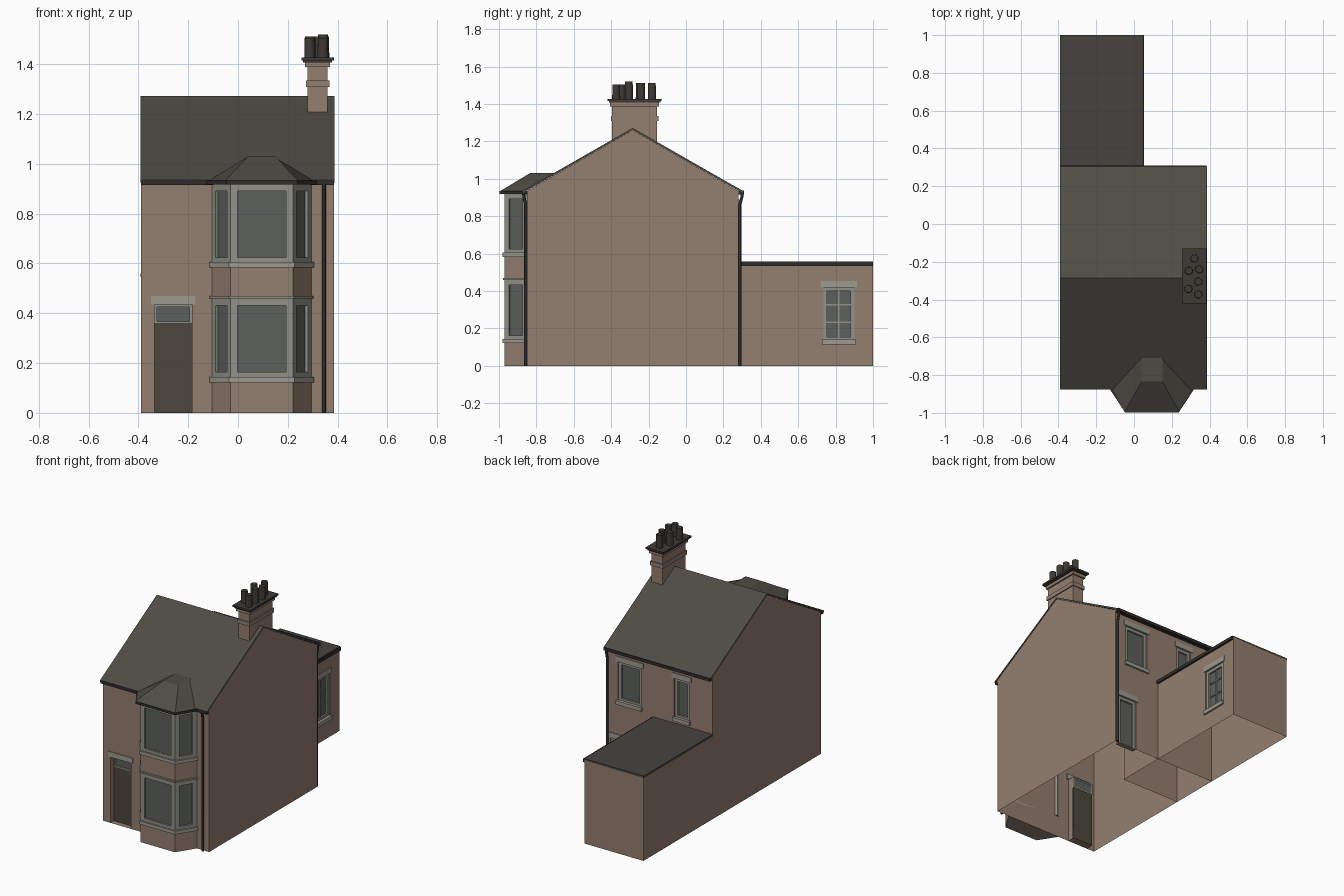
import bpy, bmesh, math
from mathutils import Vector

if "Cube" in bpy.data.objects:
    bpy.data.objects.remove(bpy.data.objects["Cube"])

def material(name, r, g, b):
    m = bpy.data.materials.new(name)
    lin = [(c / 255 / 12.92) if c < 11 else ((c / 255 + 0.055) / 1.055) ** 2.4 for c in (r, g, b)]
    m.diffuse_color = (*lin, 1)
    m.use_nodes = True
    m.node_tree.nodes["Principled BSDF"].inputs["Base Color"].default_value = m.diffuse_color
    return m

WALL = material("brown_brick", 148, 126, 112)
SLATE = material("roof_slate", 79, 76, 69)
FELT = material("flat_roof_felt", 71, 66, 62)
STONE = material("grey_stone", 157, 154, 144)
FRAME = material("window_frame", 146, 146, 136)
GLASS = material("window_glass", 92, 96, 91)
DOOR = material("door_paint", 76, 71, 62)
IRON = material("dark_gutter", 48, 45, 42)
POT = material("chimney_pot", 62, 59, 54)

def mesh_object(name, verts, faces, mat, recalc=False):
    me = bpy.data.meshes.new(name)
    me.from_pydata([tuple(v) for v in verts], [], faces)
    bm = bmesh.new()
    bm.from_mesh(me)
    bmesh.ops.remove_doubles(bm, verts=bm.verts, dist=1e-5)
    if recalc:
        bmesh.ops.recalc_face_normals(bm, faces=bm.faces)
    bm.to_mesh(me)
    bm.free()
    me.materials.append(mat)
    ob = bpy.data.objects.new(name, me)
    bpy.context.collection.objects.link(ob)
    return ob

def loft(name, a, b, mat):
    """Closed solid between two matching outlines."""
    n = len(a)
    faces = [(i, (i + 1) % n, n + (i + 1) % n, n + i) for i in range(n)]
    faces += [tuple(range(n)), tuple(range(n, 2 * n))]
    return mesh_object(name, list(a) + list(b), faces, mat, True)

def prism(name, outline, z0, z1, mat):
    return loft(name, [(x, y, z0) for x, y in outline], [(x, y, z1) for x, y in outline], mat)

def block(name, x0, x1, y0, y1, z0, z1, mat):
    return prism(name, [(x0, y0), (x1, y0), (x1, y1), (x0, y1)], z0, z1, mat)

class Panel:
    """Vertical wall plane from p to q, outside on the right hand."""
    def __init__(self, p, q):
        self.p = Vector(p)
        d = Vector(q) - self.p
        self.w, self.u = d.length, d.normalized()
        self.n = Vector((self.u.y, -self.u.x))

    def at(self, u, z, d=0):
        v = self.p + self.u * u + self.n * d
        return (v.x, v.y, z)

    def box(self, name, u0, u1, z0, z1, d0, d1, mat):
        c = [(u0, z0), (u1, z0), (u1, z1), (u0, z1)]
        return loft(name, [self.at(*k, d0) for k in c], [self.at(*k, d1) for k in c], mat)

    def wall(self, name, h, holes=(), depth=0.03):
        us = sorted({0, self.w, *[k for o in holes for k in o[:2]]})
        zs = sorted({0, h, *[k for o in holes for k in o[2:]]})
        quads = []
        for a, b in zip(us, us[1:]):
            for c, d in zip(zs, zs[1:]):
                mu, mz = (a + b) / 2, (c + d) / 2
                if not any(o[0] < mu < o[1] and o[2] < mz < o[3] for o in holes):
                    quads.append([self.at(a, c), self.at(b, c), self.at(b, d), self.at(a, d)])
        for a, b, c, d in holes:  # reveals
            ring = [(a, c), (b, c), (b, d), (a, d)]
            for s, t in zip(ring, ring[1:] + ring[:1]):
                quads.append([self.at(*s), self.at(*t), self.at(*t, -depth), self.at(*s, -depth)])
        verts = [v for q in quads for v in q]
        return mesh_object(name, verts, [tuple(range(i, i + 4)) for i in range(0, len(verts), 4)], WALL)

    def window(self, name, u0, u1, z0, z1, d=-0.02, bar=0.02, cols=1, rows=1, top=None):
        top = top or bar
        f = name + "_frame"
        self.box(f + "_left", u0, u0 + bar, z0, z1, d - 0.01, d + 0.012, FRAME)
        self.box(f + "_right", u1 - bar, u1, z0, z1, d - 0.01, d + 0.012, FRAME)
        self.box(f + "_bottom", u0 + bar, u1 - bar, z0, z0 + bar * 0.7, d - 0.01, d + 0.012, FRAME)
        self.box(f + "_top", u0 + bar, u1 - bar, z1 - top, z1, d - 0.01, d + 0.012, FRAME)
        self.box(name + "_glass", u0 + bar, u1 - bar, z0 + bar * 0.7, z1 - top, d - 0.008, d, GLASS)
        for i in range(1, cols):
            m = u0 + (u1 - u0) * i / cols
            self.box(name + "_mullion", m - 0.004, m + 0.004, z0 + bar * 0.7, z1 - top, d - 0.008, d + 0.007, FRAME)
        for i in range(1, rows):
            m = z0 + (z1 - z0) * i / rows
            self.box(name + "_transom", u0 + bar, u1 - bar, m - 0.004, m + 0.004, d - 0.008, d + 0.006, FRAME)

    def lintel(self, name, u0, u1, z, h=0.035):
        self.box(name + "_lintel", u0 - 0.015, u1 + 0.015, z, z + h, -0.01, 0.005, STONE)

    def sill(self, name, u0, u1, z, h=0.025):
        self.box(name + "_sill", u0 - 0.008, u1 + 0.008, z - h, z, -0.03, 0.012, STONE)

L, R, F, B = -0.39, 0.385, -0.85, 0.28      # main house extents
RY, RZ, EZ = -0.285, 1.272, 0.935           # ridge and eaves

# Front wall with door recess
front = Panel((L, F), (R, F))
front.wall("front_wall", EZ, [(0.055, 0.205, 0, 0.435)], 0.05)
front.lintel("front_door", 0.055, 0.205, 0.435)
front.box("front_door", 0.055, 0.205, 0, 0.36, -0.05, -0.035, DOOR)
front.window("fanlight", 0.055, 0.205, 0.36, 0.435, -0.042, 0.01)

# Back wall with two windows and a glazed door
back = Panel((R, B), (L, B))
back_holes = [(0.085, 0.255, 0.60, 0.855), (0.495, 0.605, 0.60, 0.855), (0.03, 0.165, 0, 0.34)]
back.wall("back_wall", EZ, back_holes)
for i, h in enumerate(back_holes):
    name = ("back_window_wide", "back_window_narrow", "back_door")[i]
    back.window(name, *h)
    back.lintel(name, h[0], h[1], h[3])
    if i < 2:
        back.sill(name, h[0], h[1], h[2])

# Gable walls
for name, x, flip in (("right_gable", R, 1), ("left_gable", L, -1)):
    g = [(x, F, 0), (x, B, 0), (x, B, EZ), (x, RY, RZ - 0.012), (x, F, EZ)]
    mesh_object(name, g[::flip], [(0, 1, 2, 3, 4)], WALL)

# Main roof slab
prof = [(-0.875, EZ), (RY, RZ), (0.305, EZ), (0.305, EZ - 0.012), (RY, RZ - 0.012), (-0.875, EZ - 0.012)]
loft("main_roof", [(L - 0.002, y, z) for y, z in prof], [(R + 0.002, y, z) for y, z in prof], SLATE)

# Gutters at the eaves
for name, a, b in (("front_gutter_left", L, -0.10), ("front_gutter_right", 0.29, R)):
    block(name, a, b, -0.877, -0.852, 0.915, 0.934, IRON)
block("back_gutter", L, R, 0.281, 0.31, 0.917, 0.937, IRON)

# Rear extension, running on inside the house, open below
EX, EH, EL = 0.04, 0.55, L + 0.001
side = Panel((EX, -0.05), (EX, 1.0))
hole = (0.785, 0.95, 0.14, 0.42)
side.wall("extension_right_wall", EH, [hole])
side.window("extension_window", *hole, cols=2, rows=3)
side.lintel("extension_window", hole[0], hole[1], hole[3])
side.sill("extension_window", hole[0], hole[1], hole[2])
Panel((EX, 1.0), (EL, 1.0)).wall("extension_back_wall", EH)
Panel((L, 1.0), (L, B)).wall("extension_left_wall", EH)
Panel((EL, -0.05), (EX, -0.05)).wall("extension_inner_wall", EH)
block("extension_roof", L - 0.002, EX + 0.004, B, 1.0, EH - 0.004, EH + 0.009, FELT)
block("extension_gutter", EX, EX + 0.012, B, 1.0, EH - 0.016, EH + 0.005, IRON)

# Two-storey bay
def bay(o):
    c = 0.095
    return [(c - 0.2 - o, F), (c - 0.2 - o, F - o * 0.6), (c - 0.125 - o * 0.6, -0.97 - o),
            (c + 0.125 + o * 0.6, -0.97 - o), (c + 0.2 + o, F - o * 0.6), (c + 0.2 + o, F)]

plan = [bay(0)[i] for i in (0, 2, 3, 5)]
for name, z0, z1 in (("bay_base", 0, 0.125), ("bay_middle", 0.465, 0.585)):
    prism(name, plan, z0, z1, WALL)
for name, z in (("bay_lower_sill", 0.122), ("bay_upper_sill", 0.583)):
    prism(name, bay(0.01), z, z + 0.022, STONE)
prism("bay_band", bay(0.009), 0.460, 0.470, FRAME)
prism("bay_head", bay(0), 0.9, 0.93, FRAME)
prism("bay_gutter", bay(0.028), 0.918, 0.934, IRON)
for level, z0, z1 in (("lower", 0.144, 0.46), ("upper", 0.605, 0.92)):
    for spot, p, q in zip(("left", "front", "right"), plan, plan[1:]):
        pan = Panel(p, q)
        pan.window("bay_%s_%s_window" % (level, spot), 0, pan.w, z0, z1, -0.012, 0.028, top=0.028)

# Bay roof, running back into the main slope
eave = [(-0.115, -0.868, 0.934), (-0.05, -0.995, 0.934), (0.24, -0.995, 0.934), (0.305, -0.868, 0.934)]
top = [(0.04, -0.69, 1.03), (0.04, -0.835, 1.03), (0.15, -0.835, 1.03), (0.15, -0.69, 1.03)]
loft("bay_roof", eave, top, SLATE)

# Chimney stack with corbels and cap
for name, g, z0, z1, m in (("chimney_stack", 0, 1.12, 1.40, WALL), ("chimney_band", 0.007, 1.308, 1.335, WALL),
                           ("chimney_corbel", 0.01, 1.388, 1.412, WALL), ("chimney_cap_lower", 0.018, 1.408, 1.418, POT),
                           ("chimney_cap", 0.025, 1.416, 1.428, POT)):
    block(name, 0.28 - g, 0.36 + g, -0.395 - g, -0.155 + g, z0, z1, m)

# Chimney pots
def ring(x, y, z, r, n=12):
    return [(x + r * math.cos(math.tau * i / n), y + r * math.sin(math.tau * i / n), z) for i in range(n)]

pots = [(0.32, -0.182, 1.512), (0.29, -0.247, 1.512), (0.345, -0.24, 1.512),
        (0.341, -0.305, 1.52), (0.288, -0.344, 1.505), (0.341, -0.373, 1.505)]
for x, y, z in pots:
    loft("chimney_pot", ring(x, y, 1.42, 0.022), ring(x, y, z, 0.02), POT)

# Downpipes
def pipe(name, pts, r=0.008):
    cu = bpy.data.curves.new(name, "CURVE")
    cu.dimensions = "3D"
    cu.bevel_depth, cu.bevel_resolution, cu.use_fill_caps = r, 2, True
    s = cu.splines.new("POLY")
    s.points.add(len(pts) - 1)
    for k, p in zip(s.points, pts):
        k.co = (*p, 1)
    tmp = bpy.data.objects.new(name + "_curve", cu)
    bpy.context.collection.objects.link(tmp)
    me = bpy.data.meshes.new_from_object(tmp)
    bpy.data.objects.remove(tmp)
    me.materials.clear()
    me.materials.append(IRON)
    ob = bpy.data.objects.new(name, me)
    bpy.context.collection.objects.link(ob)

pipe("front_downpipe", [(0.345, -0.868, 0.92), (0.345, -0.866, 0.90), (0.345, -0.858, 0.87), (0.345, -0.858, 0)])
pipe("back_downpipe", [(0.372, 0.3, 0.925), (0.372, 0.298, 0.90), (0.372, 0.288, 0.86), (0.372, 0.288, 0)])
